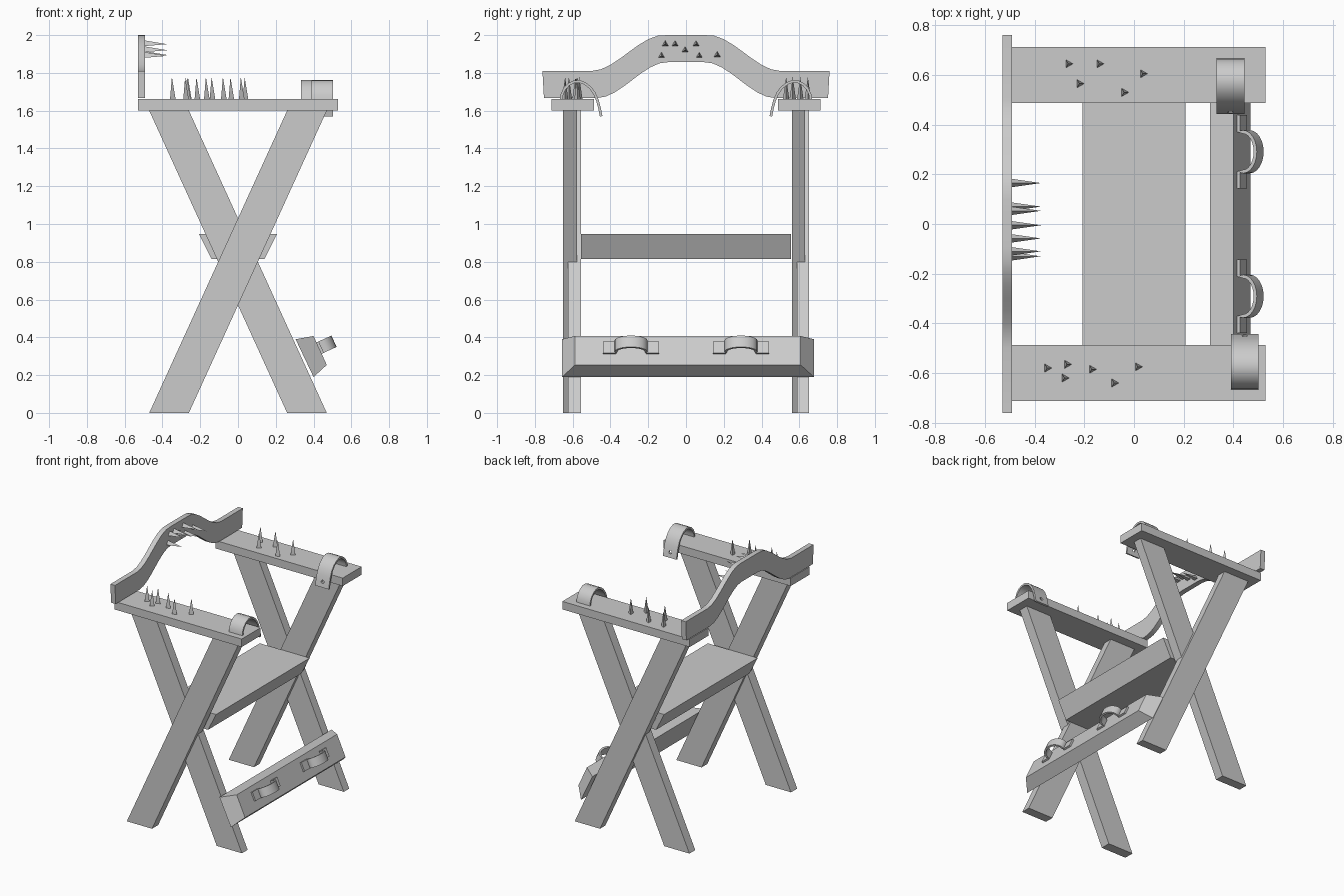
import bpy, bmesh, math
from mathutils import Vector

if "Cube" in bpy.data.objects:
    bpy.data.objects.remove(bpy.data.objects["Cube"])


def prism(name, pts, place, d0, d1, smooth=False):
    """Extrude a 2D profile between depths d0 and d1; place(u, v, d) gives the 3D point."""
    bm = bmesh.new()
    a = [bm.verts.new(place(u, v, d0)) for u, v in pts]
    b = [bm.verts.new(place(u, v, d1)) for u, v in pts]
    n = len(pts)
    caps = [bm.faces.new(a), bm.faces.new(b)]
    for i in range(n):
        j = (i + 1) % n
        bm.faces.new((a[i], a[j], b[j], b[i]))
    bmesh.ops.triangulate(bm, faces=caps)
    return finish(name, bm, smooth)


def finish(name, bm, smooth=False):
    bmesh.ops.recalc_face_normals(bm, faces=bm.faces)
    me = bpy.data.meshes.new(name)
    bm.to_mesh(me)
    bm.free()
    ob = bpy.data.objects.new(name, me)
    bpy.context.collection.objects.link(ob)
    if smooth:
        bpy.ops.object.select_all(action='DESELECT')
        ob.select_set(True)
        bpy.context.view_layer.objects.active = ob
        bpy.ops.object.shade_smooth_by_angle(angle=math.radians(35))
    return ob


def ribbon(path, t):
    """Give a 2D path a thickness t, returning a closed outline."""
    p = [Vector(q) for q in path]
    left, right = [], []
    for i, q in enumerate(p):
        d = (p[min(i + 1, len(p) - 1)] - p[max(i - 1, 0)]).normalized()
        n = Vector((-d.y, d.x)) * t / 2
        left.append(q + n)
        right.append(q - n)
    return left + right[::-1]


def xz(u, v, d):
    return (u, d, v)


def yz(u, v, d):
    return (d, u, v)


def box(name, x0, x1, y0, y1, z0, z1):
    return prism(name, [(x0, z0), (x1, z0), (x1, z1), (x0, z1)], xz, y0, y1)


def spike(name, base, axis):
    bm = bmesh.new()
    bmesh.ops.create_cone(bm, cap_ends=True, segments=3, radius1=0.02, radius2=0, depth=0.12)
    bmesh.ops.translate(bm, verts=bm.verts, vec=(0, 0, 0.058))
    ob = finish(name, bm)
    ob.location = base
    # point of the triangular base faces +x on the arms, +y on the back rail
    ob.rotation_euler = (0, 0, -math.pi / 2) if axis == 'z' else (math.pi / 2, 0, math.pi / 2)
    return ob


# Crossed legs
leg = [(-0.47, 0), (-0.26, 0), (0.47, 1.6), (0.26, 1.6)]
leg_mirrored = [(-x, z) for x, z in leg]
prism("front_leg_rising", leg, xz, -0.651, -0.577)
prism("front_leg_falling", leg_mirrored, xz, -0.624, -0.556)
prism("back_leg_rising", leg, xz, 0.561, 0.63)
prism("back_leg_falling", leg_mirrored, xz, 0.587, 0.651)

# Seat wedged in the upper V of the legs
prism("seat", [(-0.14, 0.815), (0.14, 0.815), (0.207, 0.948), (-0.207, 0.948)], xz, -0.556, 0.556)

# Arm boards
for side, s in (("front", -1), ("back", 1)):
    box(side + "_arm", -0.53, 0.53, *sorted((s * 0.488, s * 0.713)), 1.602, 1.662)

# Arched back rail


def arch(y, low, outer, inner):
    t = min(1, max(0, (outer - abs(y)) / (outer - inner)))
    return low + 0.19 * t * t * (3 - 2 * t)


N = 20
top = [-0.5 + i / N for i in range(N + 1)]
rail = [(-0.76, 1.81)] + [(y, arch(y, 1.81, 0.5, 0.12)) for y in top] + [(0.76, 1.81), (0.752, 1.667)]
rail += [(y * 0.94, arch(y * 0.94, 1.667, 0.47, 0.1)) for y in reversed(top)] + [(-0.752, 1.667)]
prism("back_rail", rail, yz, -0.53, -0.492, smooth=True)

# Foot board: tilted with the leg, narrower on its front face
back_y, front_y = (-0.656, 0.677), (-0.587, 0.607)
corners = [(0.305, 0.39, back_y), (0.40, 0.407, front_y), (0.47, 0.254, front_y), (0.40, 0.19, back_y)]
bm = bmesh.new()
ends = [[bm.verts.new((x, ys[k], z)) for x, z, ys in corners] for k in (0, 1)]
for e in ends:
    bm.faces.new(e)
for i in range(4):
    j = (i + 1) % 4
    bm.faces.new((ends[0][i], ends[0][j], ends[1][j], ends[1][i]))
finish("foot_board", bm)

# Ankle cuffs standing off the foot board
nrm, up = Vector((0.91, 0, 0.416)), Vector((-0.416, 0, 0.91))
cuff = [(-0.148, 0.006), (-0.082, 0.006)]
cuff += [(-0.08 * math.cos(math.pi * i / 12), 0.025 + 0.055 * math.sin(math.pi * i / 12)) for i in range(13)]
cuff += [(0.082, 0.006), (0.148, 0.006)]
for side, s in (("front", -1), ("back", 1)):
    org = Vector((0.429, s * 0.291, 0.343))
    prism(side + "_ankle_cuff", ribbon(cuff, 0.014),
          lambda u, v, d: org + Vector((0, u, 0)) + nrm * v + up * d, -0.033, 0.033, smooth=True)

# Wrist straps with a hanging end and a buckle hole
strap = [(0.66, 1.655), (0.657, 1.685), (0.642, 1.717), (0.62, 1.74), (0.593, 1.753), (0.565, 1.755),
         (0.535, 1.744), (0.507, 1.722), (0.485, 1.692), (0.469, 1.655), (0.457, 1.61), (0.449, 1.57)]
for side, s, x0 in (("front", -1, 0.39), ("back", 1, 0.333)):
    path = [(s * y, z) for y, z in strap]
    ob = prism(side + "_wrist_strap", ribbon(path, 0.014), yz, x0, x0 + 0.112, smooth=True)
    bm = bmesh.new()
    bmesh.ops.create_cone(bm, cap_ends=True, segments=12, radius1=0.012, radius2=0.012, depth=0.08)
    hole = finish(side + "_hole_cutter", bm)
    hole.location = (x0 + 0.056, s * 0.457, 1.61)
    hole.rotation_euler = (math.pi / 2, 0, 0)
    hole.hide_render = True
    hole.hide_set(True)
    mod = ob.modifiers.new("hole", 'BOOLEAN')
    mod.operation, mod.object, mod.solver = 'DIFFERENCE', hole, 'EXACT'

# Spikes on the arms and the back rail
arm_spikes = [(-0.265, 0.645), (-0.14, 0.645), (-0.22, 0.565), (-0.04, 0.53), (0.035, 0.605),
              (-0.35, -0.58), (-0.27, -0.565), (-0.28, -0.62), (-0.17, -0.585), (-0.08, -0.64), (0.015, -0.575)]
for x, y in arm_spikes:
    spike("arm_spike", (x, y, 1.66), 'z')
rail_spikes = [(-0.13, 1.89), (-0.11, 1.952), (-0.058, 1.952), (-0.005, 1.92),
               (0.053, 1.952), (0.07, 1.89), (0.165, 1.895)]
for y, z in rail_spikes:
    spike("rail_spike", (-0.493, y, z), 'x')
